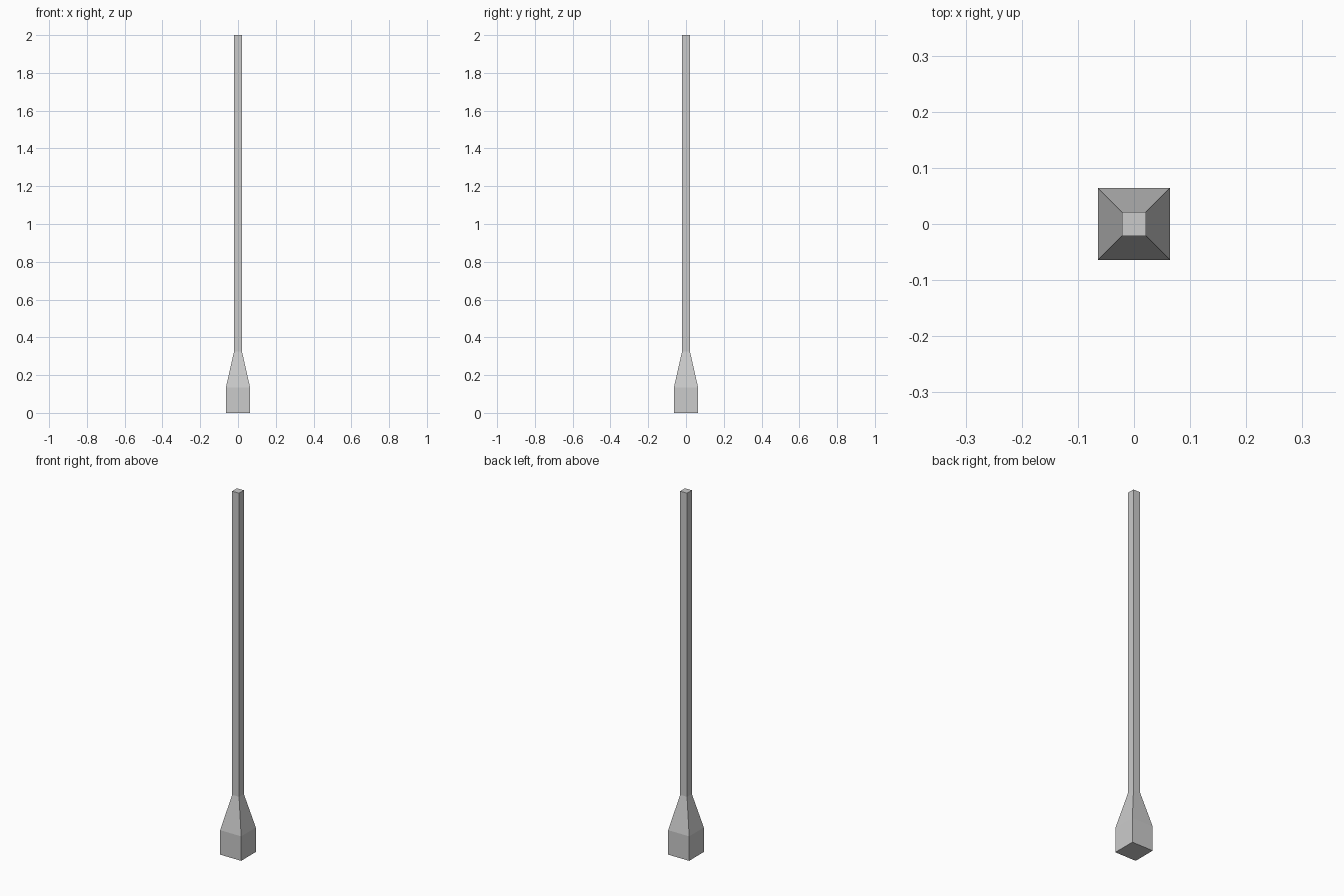
import bpy
import bmesh

if "Cube" in bpy.data.objects:
    bpy.data.objects.remove(bpy.data.objects["Cube"])

# Square cross-sections from the ground up: (half width, height)
SECTIONS = [(0.064, 0.0), (0.064, 0.135), (0.021, 0.325), (0.021, 2.0)]
CORNERS = [(-1, -1), (1, -1), (1, 1), (-1, 1)]

# Post: block foot, tapered neck and slim shaft as one closed skin
bm = bmesh.new()
rings = [[bm.verts.new((x * h, y * h, z)) for x, y in CORNERS] for h, z in SECTIONS]
for low, high in zip(rings, rings[1:]):
    for i in range(4):
        j = (i + 1) % 4
        bm.faces.new((low[i], low[j], high[j], high[i]))

# Bottom and top caps
bm.faces.new(rings[0][::-1])
bm.faces.new(rings[-1])

mesh = bpy.data.meshes.new("square_post")
bm.to_mesh(mesh)
bm.free()
bpy.context.collection.objects.link(bpy.data.objects.new("square_post", mesh))
